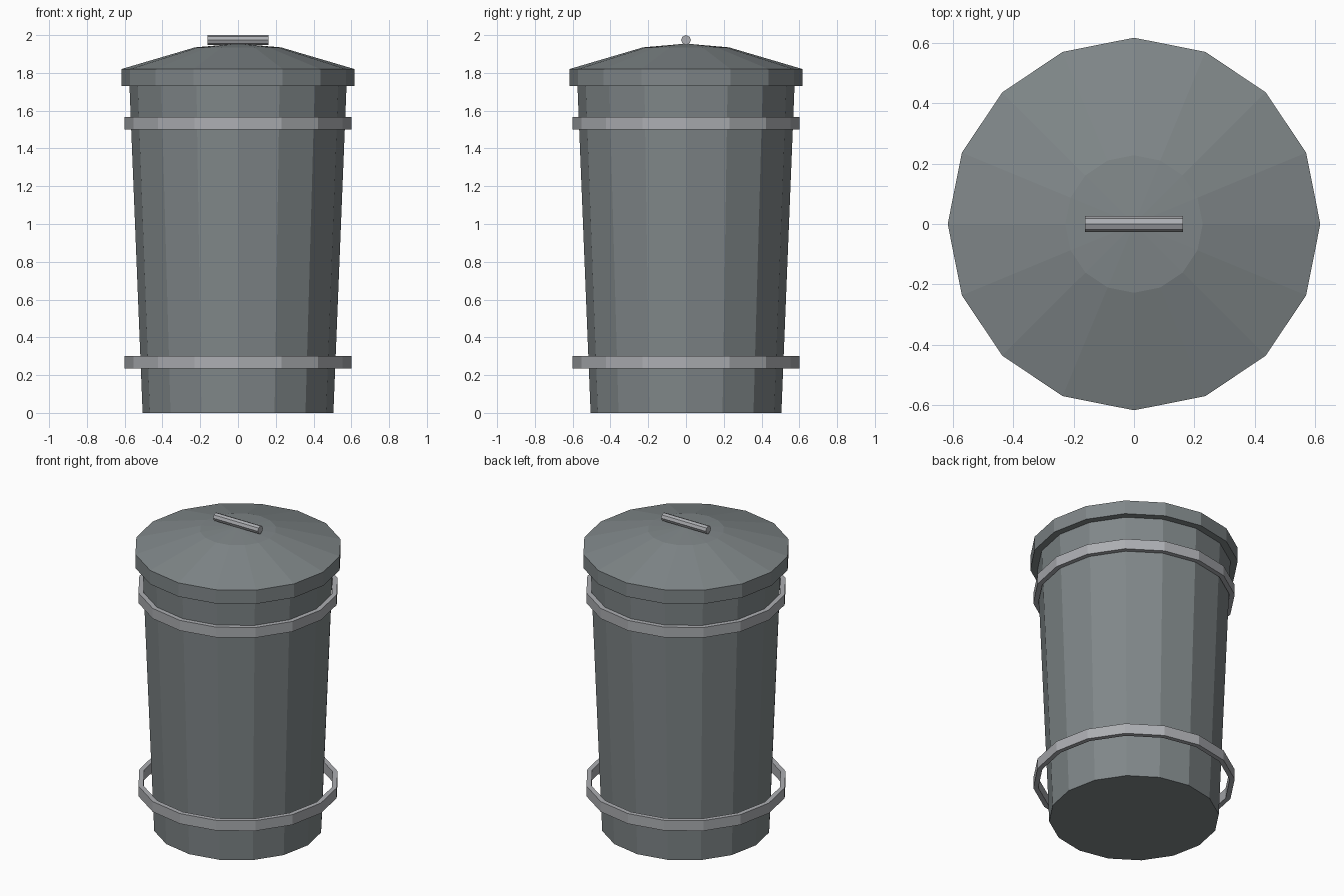
import bpy, math

if "Cube" in bpy.data.objects:
    bpy.data.objects.remove(bpy.data.objects["Cube"])

SIDES = 16


def material(name, srgb):
    m = bpy.data.materials.new(name)
    m.diffuse_color = [(c / 255 / 1.0 + 0.055) ** 2.4 / 1.055 ** 2.4 for c in srgb] + [1]
    m.use_nodes = True
    m.node_tree.nodes["Principled BSDF"].inputs["Base Color"].default_value = m.diffuse_color
    return m


STEEL = material("dark steel", (128, 135, 137))
BAND = material("light steel", (172, 174, 178))


def lathe(name, profile, mat, sides=SIDES, closed=False):
    """Revolve (radius, z) points around z; open profiles get capped ends."""
    verts, rings, faces = [], [], []
    for r, z in profile:
        if r == 0:
            rings.append([len(verts)] * sides)
            verts.append((0, 0, z))
            continue
        rings.append(list(range(len(verts), len(verts) + sides)))
        for i in range(sides):
            a = math.tau * i / sides
            verts.append((r * math.cos(a), r * math.sin(a), z))
    pairs = list(zip(rings, rings[1:] + rings[:1])) if closed else list(zip(rings, rings[1:]))
    for lo, hi in pairs:
        for i in range(sides):
            j = (i + 1) % sides
            f = [lo[i], lo[j], hi[j], hi[i]]
            faces.append(list(dict.fromkeys(f)))
    if not closed:
        faces.append(rings[0][::-1])
        if len(set(rings[-1])) > 1:
            faces.append(rings[-1])
    mesh = bpy.data.meshes.new(name)
    mesh.from_pydata(verts, [], faces)
    mesh.materials.append(mat)
    ob = bpy.data.objects.new(name, mesh)
    bpy.context.collection.objects.link(ob)
    return ob


# Tapered bin body
lathe("body", [(0.505, 0), (0.575, 1.74)], STEEL)

# Lid with rim and shallow two-step dome
lathe("lid", [(0.618, 1.73), (0.618, 1.82), (0.228, 1.935), (0, 1.955)], STEEL)

# Two hoops around the body
for name, z in (("lower_hoop", 0.235), ("upper_hoop", 1.5)):
    lathe(name, [(0.6, z), (0.6, z + 0.067), (0.57, z + 0.067), (0.57, z)], BAND, closed=True)

# Bar handle lying along x
handle = lathe("handle", [(0.026, -0.162), (0.026, 0.162)], BAND, sides=8)
handle.rotation_euler = (0, math.pi / 2, 0)
handle.location = (0, 0, 1.974)
